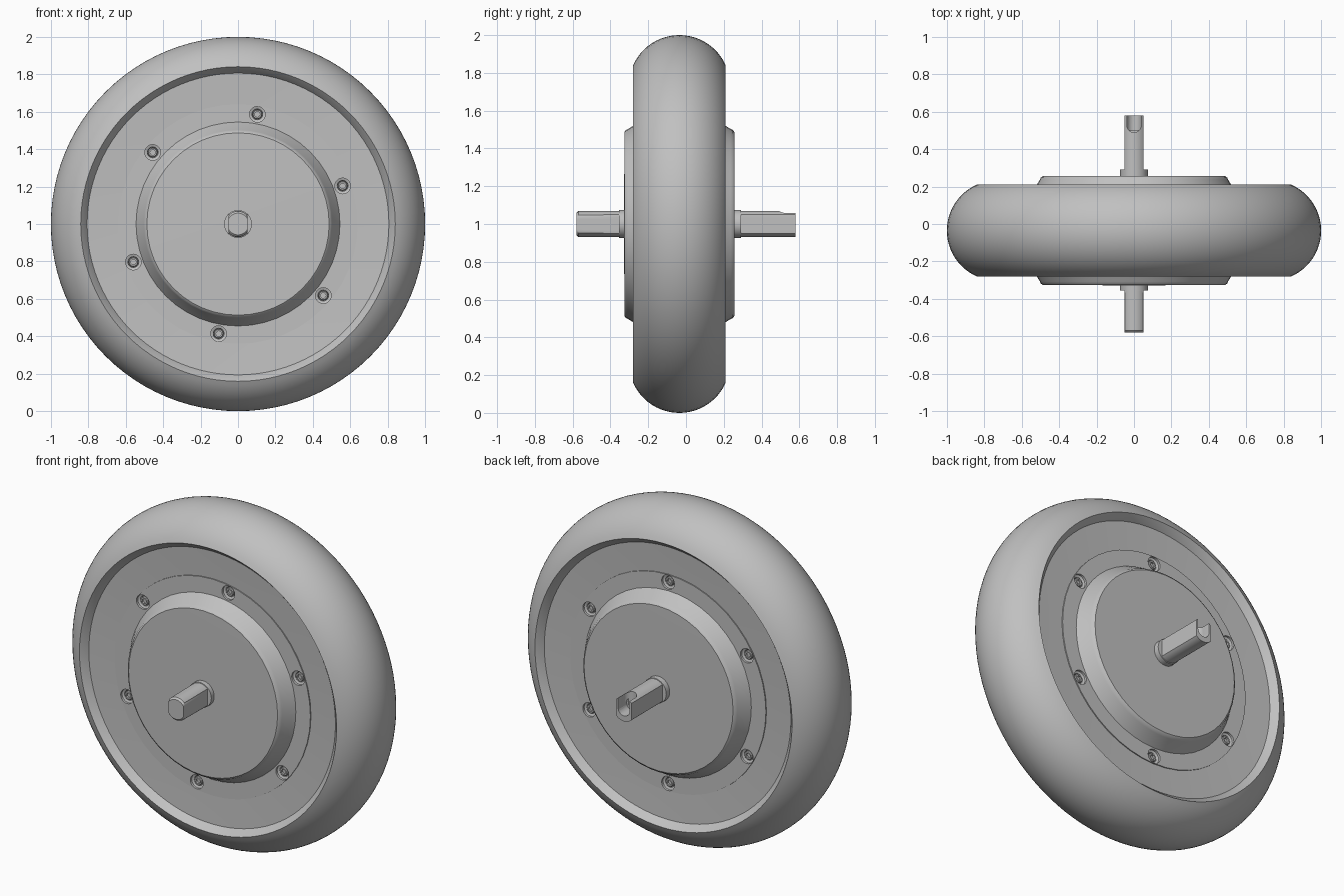
import bpy, bmesh, math
from mathutils import Vector, Matrix

cube = bpy.data.objects.get("Cube")
if cube:
    bpy.data.objects.remove(cube, do_unlink=True)

grey = bpy.data.materials.new("plain_grey")
grey.use_nodes = True
grey.diffuse_color = (0.53, 0.53, 0.53, 1)
bsdf = next(n for n in grey.node_tree.nodes if n.type == "BSDF_PRINCIPLED")
bsdf.inputs["Base Color"].default_value = grey.diffuse_color
bsdf.inputs["Roughness"].default_value = 0.6

HUB = Vector((0, 0, 1))   # wheel centre
MID = -0.035              # middle plane of the wheel


def finish(name, bm, angle=30):
    """Turn a bmesh into a grey object with sharp edges kept."""
    bmesh.ops.recalc_face_normals(bm, faces=bm.faces)
    mesh = bpy.data.meshes.new(name)
    bm.to_mesh(mesh)
    bm.free()
    mesh.materials.append(grey)
    obj = bpy.data.objects.new(name, mesh)
    bpy.context.collection.objects.link(obj)
    shade(obj, angle)
    return obj


def shade(obj, angle=30):
    bpy.ops.object.select_all(action="DESELECT")
    obj.select_set(True)
    bpy.context.view_layer.objects.active = obj
    bpy.ops.object.shade_smooth_by_angle(angle=math.radians(angle))


def lathe_bm(profile, steps, centre=HUB, closed=False):
    """Revolve (radius, y) points about a y-parallel axis."""
    bm = bmesh.new()
    verts = [bm.verts.new(centre + Vector((r, y, 0))) for r, y in profile]
    edges = [bm.edges.new(pair) for pair in zip(verts, verts[1:])]
    if closed:
        edges.append(bm.edges.new((verts[-1], verts[0])))
    bmesh.ops.spin(bm, geom=verts + edges, cent=centre, axis=(0, 1, 0),
                   angle=math.tau, steps=steps, use_duplicate=False)
    bmesh.ops.remove_doubles(bm, verts=bm.verts, dist=1e-5)
    return bm


def lathe(name, profile, steps, centre=HUB, closed=False):
    return finish(name, lathe_bm(profile, steps, centre, closed))


def cut(target, cutters):
    """Subtract the cutters from the target, then remove them."""
    for cutter in cutters:
        cutter.hide_render = True
        mod = target.modifiers.new("cut", "BOOLEAN")
        mod.operation, mod.solver, mod.object = "DIFFERENCE", "EXACT", cutter
        bpy.ops.object.select_all(action="DESELECT")
        target.select_set(True)
        bpy.context.view_layer.objects.active = target
        # keep the cut ahead of the shading modifier
        bpy.ops.object.modifier_move_to_index(modifier=mod.name, index=0)
        bpy.ops.object.modifier_apply(modifier=mod.name)
        bpy.data.objects.remove(cutter, do_unlink=True)


# Tyre: a round tread, flat cut sides and sloping inner lips
R, half = 0.268, 0.245
tilt = math.asin(half / R)
arc = [tilt * (1 - i / 12) for i in range(25)]
tread = [(1 - R + R * math.cos(a), MID + R * math.sin(a)) for a in arc]
inner = [(0.805, MID - 0.205), (0.78, MID - 0.15), (0.78, MID + 0.15), (0.805, MID + 0.205)]
lathe("tyre", tread + inner, 96, closed=True)

# Rim disc inside the tyre
rim_half = [(0, 0.17), (0.64, 0.197), (0.815, 0.207), (0.815, 0.0)]
front = [(r, MID - d) for r, d in rim_half]
back = [(r, MID + d) for r, d in reversed(rim_half[:-1])]
lathe("rim", front + back, 72)

# Motor covers: a thin screwed flange and a raised bevelled cap
flange = [(0, 0.12), (0.64, 0.12), (0.64, 0.203), (0.545, 0.203),
          (0.503, 0.272), (0.498, 0.283), (0.487, 0.291), (0, 0.293)]
hole = [(0, 0.168), (0.027, 0.168), (0.029, 0.185), (0.042, 0.19), (0.042, 0.24), (0, 0.24)]
screw = [(0, 0.16), (0.026, 0.16), (0.026, 0.188), (0.022, 0.192),
         (0.014, 0.192), (0.014, 0.18), (0, 0.18)]
rim = bpy.data.objects["rim"]
for side, label, turn in ((-1, "front", 20), (1, "back", 30)):
    def sided(profile):
        return [(r, MID + side * d) for r, d in profile]
    cover = lathe(label + "_cover", sided(flange), 48)
    # pocket in the rim so that the cover holes stay open
    cut(rim, [lathe("pocket", sided([(0, 0.13), (0.639, 0.13), (0.639, 0.25), (0, 0.25)]), 48)])
    spots = []
    for k in range(6):
        a = math.radians(turn + 60 * k)
        spots.append(HUB + 0.595 * Vector((math.cos(a), 0, math.sin(a))))
    cut(cover, [lathe("screw_hole", sided(hole), 20, c) for c in spots])
    shade(cover)
    for k, c in enumerate(spots):
        lathe(f"{label}_screw_{k + 1}", sided(screw), 12, c)
shade(rim)

# Axle: round in the middle, two flats on each end
shaft = [(0, -0.58), (0.058, -0.58), (0.068, -0.57), (0.07, -0.356), (0.074, -0.355),
         (0.074, 0.29), (0.07, 0.291), (0.07, 0.58), (0, 0.58)]
bm = lathe_bm(shaft, 48)
for v in bm.verts:
    if v.co.y < -0.3555 or v.co.y > 0.2905:
        v.co.x = max(-0.05, min(0.05, v.co.x))
axle = finish("axle", bm)

# Cable slot: round-bottomed, open at the top and at the back end
bore = lathe("slot_bore", [(0, 0.5), (0.038, 0.5), (0.038, 0.7), (0, 0.7)], 24)
bm = bmesh.new()
bmesh.ops.create_cube(bm, size=1, matrix=Matrix.Translation((0, 0.62, 1.1))
                      @ Matrix.Diagonal((0.075, 0.19, 0.2, 1)))
channel = finish("slot_channel", bm)
bm = bmesh.new()
bmesh.ops.create_cone(bm, cap_ends=True, segments=24, radius1=0.038, radius2=0.038,
                      depth=0.2, matrix=Matrix.Translation((0, 0.527, 1.09)))
round_end = finish("slot_round_end", bm)
cut(axle, [bore, channel, round_end])
shade(axle)
